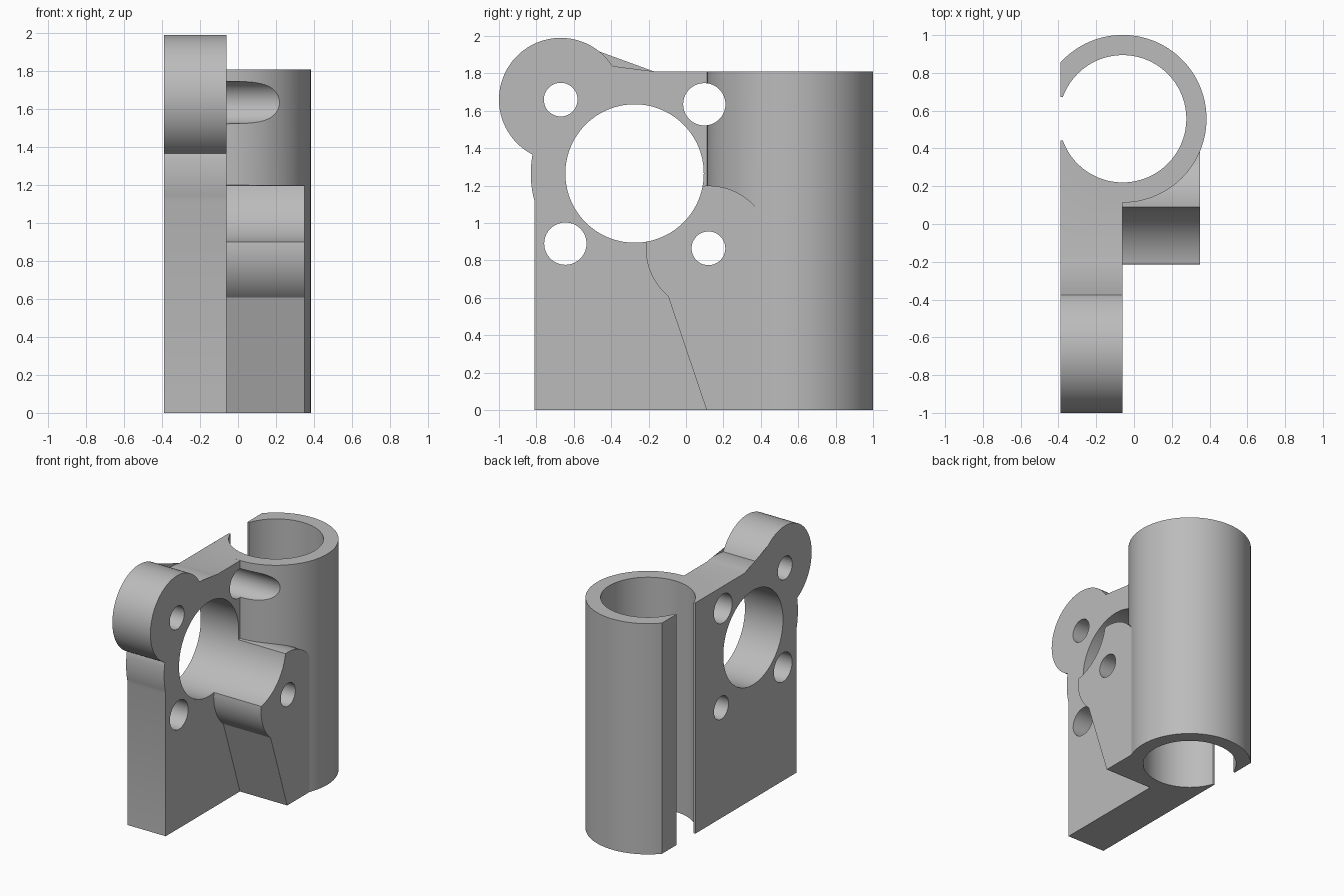
import bpy
import bmesh
from math import sin, cos, radians
from mathutils import Vector

if "Cube" in bpy.data.objects:
    bpy.data.objects.remove(bpy.data.objects["Cube"])

grey = bpy.data.materials.new("plain grey")
grey.use_nodes = True
colour = (0.5, 0.5, 0.5, 1)
grey.diffuse_color = colour
grey.node_tree.nodes["Principled BSDF"].inputs["Base Color"].default_value = colour


def arc(centre, radius, start, end, step=3):
    """Points along an arc, angles in degrees."""
    n = max(2, round(abs(end - start) / step))
    angles = [radians(start + (end - start) * i / n) for i in range(n + 1)]
    return [(centre[0] + radius * cos(a), centre[1] + radius * sin(a)) for a in angles]


def circle(centre, radius):
    return arc(centre, radius, 0, 360)[:-1]


def extrude(name, outline, low, high, axis):
    """Extrude a (y, z) outline along X or an (x, y) outline along Z."""
    bm = bmesh.new()
    place = (lambda p: (low, *p)) if axis == "X" else (lambda p: (*p, low))
    face = bm.faces.new([bm.verts.new(place(p)) for p in outline])
    new = bmesh.ops.extrude_face_region(bm, geom=[face])["geom"]
    shift = Vector((high - low, 0, 0) if axis == "X" else (0, 0, high - low))
    bmesh.ops.translate(bm, vec=shift, verts=[v for v in new if isinstance(v, bmesh.types.BMVert)])
    bmesh.ops.recalc_face_normals(bm, faces=bm.faces)
    mesh = bpy.data.meshes.new(name)
    bm.to_mesh(mesh)
    bm.free()
    mesh.materials.append(grey)
    obj = bpy.data.objects.new(name, mesh)
    bpy.context.collection.objects.link(obj)
    return obj


def combine(target, other, operation):
    """Apply a boolean and discard the helper."""
    bpy.context.view_layer.objects.active = target
    mod = target.modifiers.new("boolean", "BOOLEAN")
    mod.operation, mod.solver, mod.object = operation, "EXACT", other
    bpy.ops.object.modifier_apply(modifier=mod.name)
    bpy.data.objects.remove(other)


BACK, FACE, TOP = -0.39, -0.06, 1.81
ring, lobe, boss = (-0.275, 1.265), (-0.67, 1.66), (0.12, 0.865)
tube = (FACE, 0.557)

# Mounting plate with round shoulder and corner lobe
outline = [(-0.81, 0), (0.56, 0), (0.56, TOP)]
outline += arc(ring, 0.555, 79, 101)
outline += arc(lobe, 0.33, 27, 243)
outline += arc(ring, 0.555, 170, 195.5)
bracket = extrude("bracket", outline, BACK, FACE, "X")

# Bearing tube with a flat side
combine(bracket, extrude("tube", arc(tube, 0.444, -138, 138), 0, TOP, "Z"), "UNION")

# Screw boss and the sloping wall under it
wall = [(0.11, 0), (0.45, 0), (0.45, boss[1])] + arc(boss, 0.335, 0, 230)
combine(bracket, extrude("boss_wall", wall, -0.2, 0.35, "X"), "UNION")

# Bore and clamping slot
combine(bracket, extrude("bore", circle(tube, 0.337), -0.1, 2, "Z"), "DIFFERENCE")
slot = [(-0.5, 0.442), (-0.2, 0.442), (-0.2, 0.672), (-0.5, 0.672)]
combine(bracket, extrude("slot", slot, -0.1, 2, "Z"), "DIFFERENCE")

# Large opening and four screw holes
holes = [(ring, 0.37), (lobe, 0.09), (boss, 0.09), ((0.098, 1.635), 0.113), ((-0.645, 0.89), 0.113)]
for centre, radius in holes:
    combine(bracket, extrude("hole", circle(centre, radius), -0.6, 0.6, "X"), "DIFFERENCE")

# Smooth curved walls, sharp edges
bpy.ops.object.select_all(action="DESELECT")
bracket.select_set(True)
bpy.context.view_layer.objects.active = bracket
bpy.ops.object.shade_smooth_by_angle(angle=radians(20))
